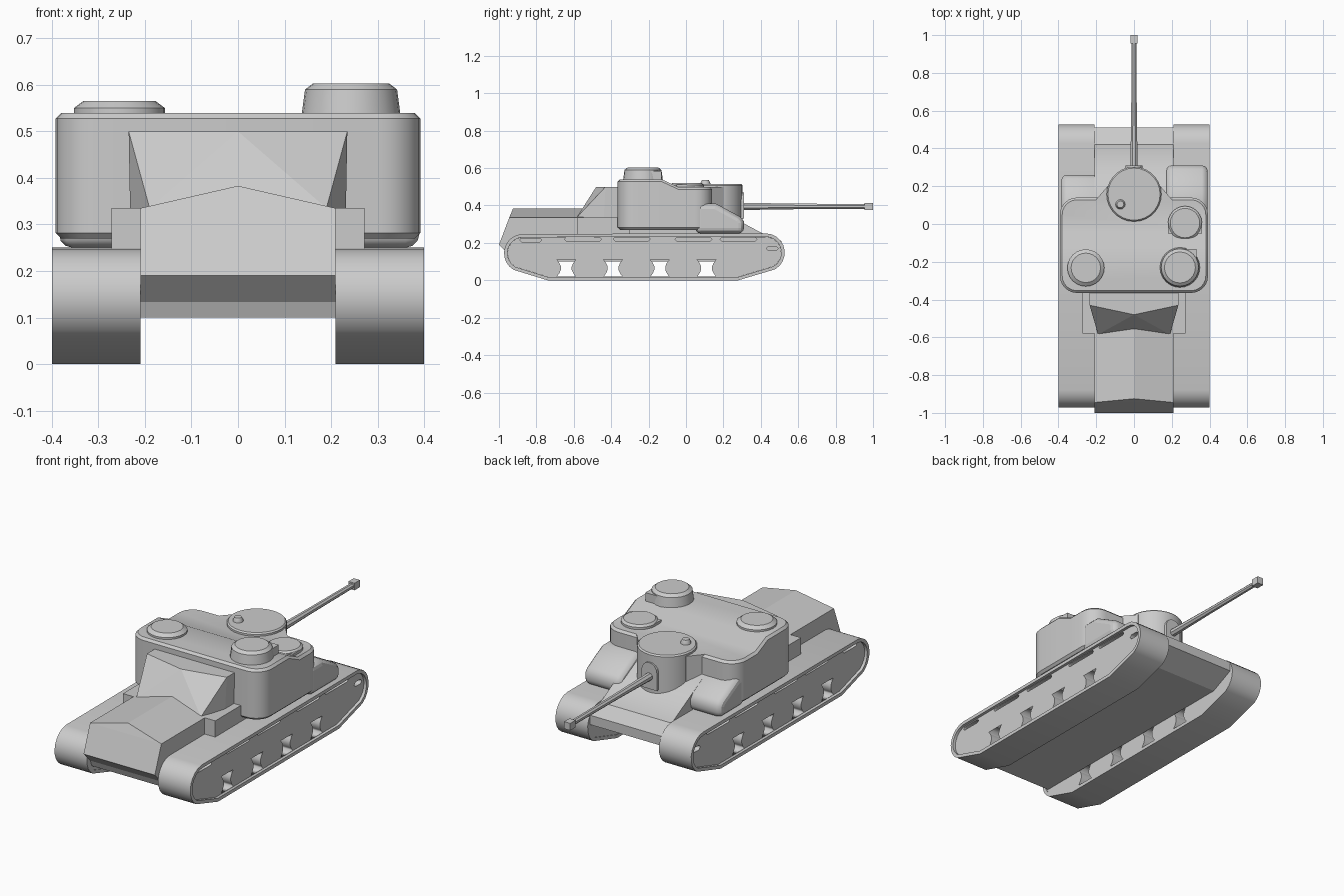
import bpy, bmesh
from math import sin, cos, pi, radians
from mathutils import Matrix, Vector

if "Cube" in bpy.data.objects:
    bpy.data.objects.remove(bpy.data.objects["Cube"])


def add(name, bm, smooth=False):
    bmesh.ops.recalc_face_normals(bm, faces=bm.faces)
    me = bpy.data.meshes.new(name)
    bm.to_mesh(me)
    bm.free()
    ob = bpy.data.objects.new(name, me)
    bpy.context.collection.objects.link(ob)
    if smooth:
        bpy.ops.object.select_all(action='DESELECT')
        ob.select_set(True)
        bpy.context.view_layer.objects.active = ob
        bpy.ops.object.shade_smooth_by_angle(angle=radians(30))
    return ob


def bevel(ob, width, segments=1):
    m = ob.modifiers.new("Bevel", 'BEVEL')
    m.width, m.segments = width, segments
    m.limit_method, m.angle_limit = 'ANGLE', radians(40)


def plate(name, loops, x0, x1):
    """Side profile in (y, z), later loops being holes, extruded along x."""
    cu = bpy.data.curves.new(name, 'CURVE')
    cu.dimensions, cu.fill_mode, cu.extrude = '2D', 'BOTH', (x1 - x0) / 2
    for loop in loops:
        s = cu.splines.new('POLY')
        s.points.add(len(loop) - 1)
        for p, (y, z) in zip(s.points, loop):
            p.co = (y, z, 0, 1)
        s.use_cyclic_u = True
    tmp = bpy.data.objects.new(name + "_curve", cu)
    bpy.context.collection.objects.link(tmp)
    bpy.context.view_layer.update()
    me = bpy.data.meshes.new_from_object(
        tmp.evaluated_get(bpy.context.evaluated_depsgraph_get()))
    bm = bmesh.new()
    bm.from_mesh(me)
    bpy.data.objects.remove(tmp)
    bpy.data.meshes.remove(me)
    bm.transform(Matrix(((0, 0, 1, (x0 + x1) / 2), (1, 0, 0, 0), (0, 1, 0, 0), (0, 0, 0, 1))))
    bmesh.ops.remove_doubles(bm, verts=bm.verts, dist=1e-5)
    bmesh.ops.dissolve_limit(bm, angle_limit=0.01, verts=bm.verts, edges=bm.edges)
    return add(name, bm)


def solid(name, pts):
    """Convex block; every point is mirrored in x."""
    bm = bmesh.new()
    for p in {q for x, y, z in pts for q in ((x, y, z), (-x, y, z))}:
        bm.verts.new(p)
    bmesh.ops.convex_hull(bm, input=bm.verts)
    bmesh.ops.dissolve_limit(bm, angle_limit=0.02, verts=bm.verts, edges=bm.edges)
    return add(name, bm)


def box(name, lo, hi):
    bm = bmesh.new()
    bmesh.ops.create_cube(bm, size=1)
    for v in bm.verts:
        v.co = Vector([(a + b) / 2 + c * (b - a) for a, b, c in zip(lo, hi, v.co)])
    return add(name, bm)


def lathe(name, rings, loc, n=24, along_y=False, turn=0):
    """Stack of (radius, height) rings, capped at both ends."""
    bm = bmesh.new()
    rows = [[bm.verts.new((r * cos(2 * pi * i / n + turn), r * sin(2 * pi * i / n + turn), h))
             for i in range(n)] for r, h in rings]
    for a, b in zip(rows, rows[1:]):
        for i in range(n):
            bm.faces.new((a[i], a[(i + 1) % n], b[(i + 1) % n], b[i]))
    bm.faces.new(rows[0])
    bm.faces.new(rows[-1])
    if along_y:
        bm.transform(Matrix.Rotation(-pi / 2, 4, 'X'))
    bm.transform(Matrix.Translation(loc))
    return add(name, bm, n > 10)


def arc(c, r, a0, a1, n):
    return [(c[0] + r * cos(radians(a0 + (a1 - a0) * i / n)),
             c[1] + r * sin(radians(a0 + (a1 - a0) * i / n))) for i in range(n + 1)]


# Tracks: a belt, and a side plate pierced by wheel gaps and slots
def belt_loop(t):
    return (arc((-0.87, 0.145), 0.103 - t, 95, 240, 9) + [(-0.74, t), (0.28, t)]
            + arc((0.425, 0.148), 0.103 - t, -60, 90, 9) + [(-0.3, 0.251 - t)])


def slot(y0, y1, z=0.22, h=0.009):
    return [(y0, z - h), (y1, z - h), (y1 + h, z), (y1, z + h), (y0, z + h), (y0 - h, z)]


def wheel_gap(y):
    side = [(0.05 - 0.022 * sin(pi * k / 5), 0.02 + 0.018 * k) for k in range(6)]
    return [(y + w, z) for w, z in side] + [(y - w, z) for w, z in reversed(side)]


holes = [wheel_gap(-0.64 + 0.25 * i) for i in range(4)]
holes += [slot(y, y + 0.18) for y in (-0.64, -0.38, -0.05, 0.19)]
holes += [slot(-0.88, -0.78, 0.215), slot(0.44, 0.48, 0.17, 0.012)]
for side, s in (("left", -1), ("right", 1)):
    plate(side + "_track_belt", [belt_loop(0), belt_loop(0.018)], *sorted((0.21 * s, 0.40 * s)))
    plate(side + "_track_side", [belt_loop(0.0185)] + holes, *sorted((0.212 * s, 0.385 * s)))

# Hull: lower body, ridged nose, sloping rear deck
solid("lower_hull", [(0.21, -0.93, 0.1), (0.21, 0.38, 0.1), (0.21, 0.51, 0.16),
                     (0.21, 0.51, 0.21), (0.21, 0.42, 0.245), (0.21, -0.97, 0.2)])
solid("nose", [(0.21, -1, 0.19), (0.21, -0.945, 0.335), (0, -0.925, 0.383),
               (0.21, -0.3, 0.335), (0, -0.3, 0.383), (0.21, -0.91, 0.1), (0.21, -0.3, 0.1)])
plate("rear_deck", [[(-0.3, 0.15), (-0.3, 0.4), (0.13, 0.4), (0.42, 0.245), (0.42, 0.15)]], -0.21, 0.21)

# Stepped housing between nose and casemate
solid("front_housing", [(0.235, -0.43, 0.5), (0, -0.48, 0.5), (0.19, -0.585, 0.335),
                        (0.232, -0.44, 0.335), (0.235, -0.25, 0.5), (0.232, -0.25, 0.335)])
box("housing_sill", (-0.272, -0.58, 0.24), (0.272, -0.3, 0.335))

# Casemate: rounded block with a two-level roof
bm = bmesh.new()
R, X, Y0, Y1 = 0.09, 0.392, -0.365, 0.14
outline = (arc((X - R, Y1 - R), R, 0, 90, 6) + arc((R - X, Y1 - R), R, 90, 180, 6)
           + arc((R - X, Y0 + R), R, 180, 270, 6) + arc((X - R, Y0 + R), R, 270, 360, 6))
base = bm.faces.new([bm.verts.new((x, y, 0.27)) for x, y in outline])
top = bmesh.ops.extrude_face_region(bm, geom=[base], use_keep_orig=True)["geom"]
bmesh.ops.translate(bm, vec=(0, 0, 0.27), verts=[g for g in top if isinstance(g, bmesh.types.BMVert)])
for y in (-0.13, -0.04):
    bmesh.ops.bisect_plane(bm, geom=bm.verts[:] + bm.edges[:] + bm.faces[:],
                           plane_co=(0, y, 0), plane_no=(0, 1, 0))
for v in bm.verts:
    if v.co.z > 0.5:
        v.co.z -= 0.042 * min(1, max(0, (v.co.y + 0.13) / 0.09))
bevel(add("casemate", bm, True), 0.012)

# Gun drum with flared neck, shield, barrel
solid("drum_neck", [(0.2, 0.1, 0.27), (0.2, 0.13, 0.27), (0.14, 0.2, 0.27), (0.2, 0.1, 0.498),
                    (0.2, 0.13, 0.498), (0.14, 0.2, 0.498)])
lathe("gun_drum", [(0.145, 0.25), (0.145, 0.508), (0.138, 0.515)], (0, 0.158, 0), 28)
bm = bmesh.new()
shield = [(-0.045, 0.33), (0.045, 0.33)] + arc((0, 0.425), 0.045, 0, 180, 8)
face = bm.faces.new([bm.verts.new((x, 0.28, z)) for x, z in shield])
out = bmesh.ops.extrude_face_region(bm, geom=[face], use_keep_orig=True)["geom"]
bmesh.ops.translate(bm, vec=(0, 0.03, 0), verts=[g for g in out if isinstance(g, bmesh.types.BMVert)])
add("gun_shield", bm)
lathe("gun_barrel", [(0.021, 0.29), (0.016, 0.6), (0.014, 0.96)], (0, 0, 0.395), 8, True, pi / 8)
box("muzzle", (-0.018, 0.955, 0.376), (0.018, 1.0, 0.414))

# Rounded sloping humps over the tracks
for name, x0, x1, y in (("left_hump", -0.385, -0.18, 0.26), ("right_hump", 0.17, 0.39, 0.31)):
    bevel(plate(name, [[(0.05, 0.25), (0.05, 0.41), (y - 0.15, 0.41), (y - 0.02, 0.34),
                        (y, 0.315), (y, 0.25)]], x0, x1), 0.03, 3)

# Roof fittings
lathe("round_hatch", [(0.098, 0.53), (0.098, 0.55), (0.078, 0.565)], (-0.255, -0.232, 0))
lathe("cupola", [(0.107, 0.53), (0.099, 0.59), (0.082, 0.603)], (0.243, -0.23, 0))
box("cupola_flap", (0.235, -0.22, 0.53), (0.332, -0.132, 0.585))
lathe("side_hatch", [(0.09, 0.48), (0.09, 0.51), (0.078, 0.52)], (0.27, 0.005, 0))
box("side_hatch_base", (0.18, -0.05, 0.48), (0.36, 0.005, 0.512))
lathe("sight", [(0.026, 0.49), (0.026, 0.52), (0.018, 0.537)], (-0.072, 0.104, 0), 12)
